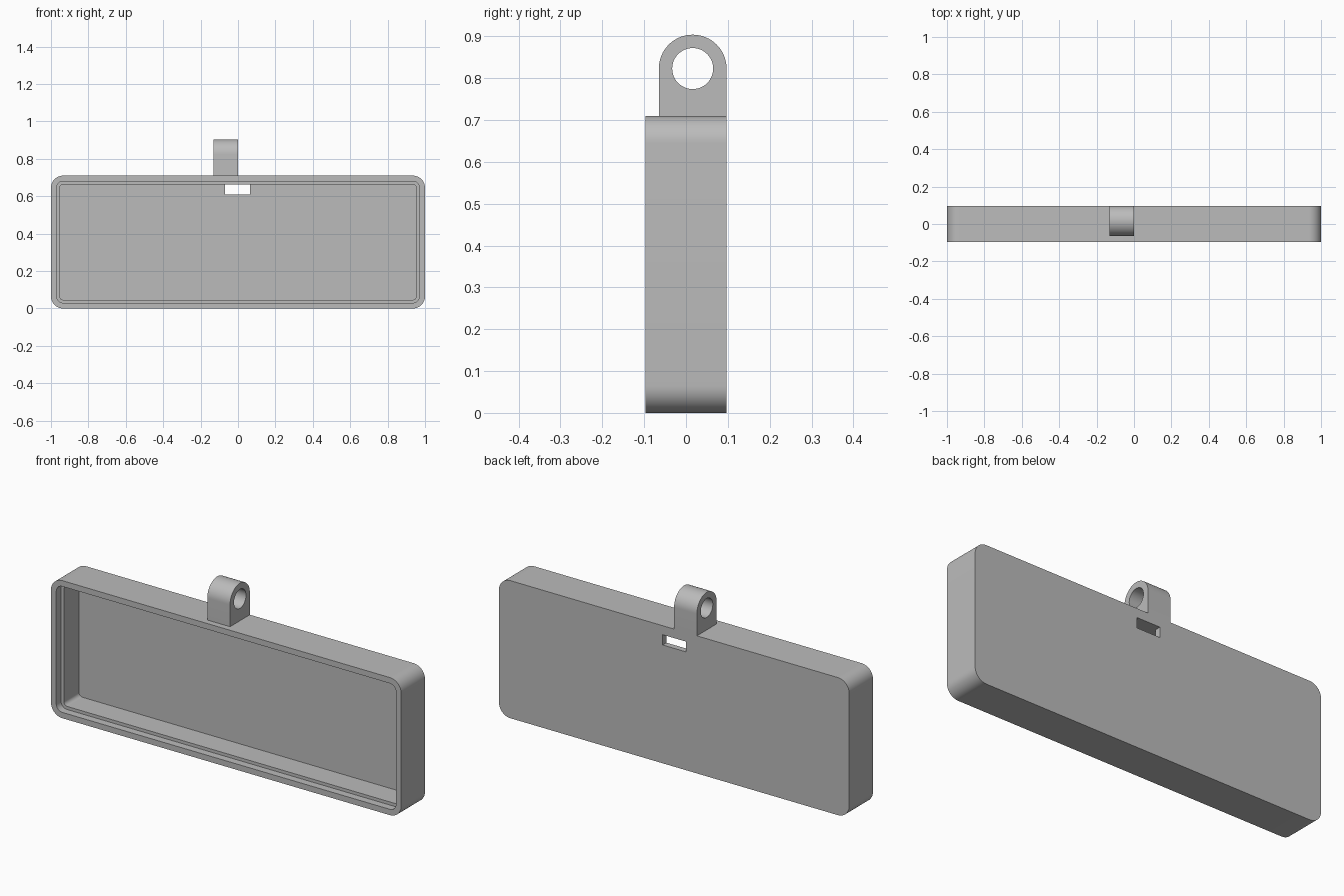
import bpy, bmesh
from math import sin, cos, pi, radians
from mathutils import Matrix

if "Cube" in bpy.data.objects:
    bpy.data.objects.remove(bpy.data.objects["Cube"])

WIDTH, HEIGHT, BACK = 2.0, 0.71, 0.097
LUG_Y, LUG_Z, LUG_R = 0.016, 0.823, 0.081

grey = bpy.data.materials.new("plain_grey")
grey.use_nodes = True
GREY = (0.5, 0.5, 0.5, 1)
grey.diffuse_color = GREY
grey.node_tree.nodes["Principled BSDF"].inputs["Base Color"].default_value = GREY


def finish(name, bm):
    bmesh.ops.recalc_face_normals(bm, faces=bm.faces[:])
    mesh = bpy.data.meshes.new(name)
    bm.to_mesh(mesh)
    bm.free()
    mesh.materials.append(grey)
    obj = bpy.data.objects.new(name, mesh)
    bpy.context.collection.objects.link(obj)
    return obj


def select(obj):
    bpy.ops.object.select_all(action='DESELECT')
    obj.select_set(True)
    bpy.context.view_layer.objects.active = obj


def cut(obj, cutter):
    """Subtract the cutter, then discard it."""
    select(obj)
    mod = obj.modifiers.new("cut", 'BOOLEAN')
    mod.operation, mod.solver, mod.object = 'DIFFERENCE', 'EXACT', cutter
    bpy.ops.object.modifier_apply(modifier=mod.name)
    bpy.data.objects.remove(cutter)


def rounded_ring(bm, inset, radius, y, steps=12):
    """Loop of vertices around a rounded rectangle, inset from the case edge."""
    hx, hz = WIDTH / 2 - inset - radius, HEIGHT / 2 - inset - radius
    ring = []
    for q, (sx, sz) in enumerate(((1, 1), (-1, 1), (-1, -1), (1, -1))):
        for i in range(steps + 1):
            a = (q + i / steps) * pi / 2
            ring.append(bm.verts.new((sx * hx + radius * cos(a), y,
                                      HEIGHT / 2 + sz * hz + radius * sin(a))))
    return ring


# Open-fronted case: back, outer wall, rim, lid rebate, ledge, inner wall, floor
bm = bmesh.new()
rings = [rounded_ring(bm, *spec) for spec in (
    (0, 0.065, BACK), (0, 0.065, -BACK),
    (0.03, 0.035, -BACK), (0.03, 0.035, -0.058),
    (0.046, 0.02, -0.058), (0.046, 0.02, 0.066))]
for a, b in zip(rings, rings[1:]):
    for i in range(len(a)):
        j = (i + 1) % len(a)
        bm.faces.new((a[i], a[j], b[j], b[i]))
bm.faces.new(rings[0])
bm.faces.new(rings[-1])
case = finish("case", bm)

# Slot through the back wall, just under the cavity ceiling
bm = bmesh.new()
bmesh.ops.create_cube(bm, size=1, matrix=Matrix.Translation((-0.002, BACK, 0.637))
                      @ Matrix.Diagonal((0.134, 0.12, 0.053, 1)))
cut(case, finish("slot_cutter", bm))

# Hanging lug: arched profile extruded sideways, flush with the back
bm = bmesh.new()
profile = [(LUG_Y + LUG_R, HEIGHT), (LUG_Y - LUG_R, HEIGHT)]
profile += [(LUG_Y - LUG_R * cos(pi * i / 32), LUG_Z + LUG_R * sin(pi * i / 32))
            for i in range(33)]
face = bm.faces.new([bm.verts.new((-0.13, y, z)) for y, z in profile])
moved = bmesh.ops.extrude_face_region(bm, geom=[face])["geom"]
bmesh.ops.translate(bm, vec=(0.13, 0, 0),
                    verts=[v for v in moved if isinstance(v, bmesh.types.BMVert)])
lug = finish("hanging_lug", bm)

# Round hole through the lug
bm = bmesh.new()
bmesh.ops.create_cone(bm, cap_ends=True, segments=48, radius1=0.049, radius2=0.049,
                      depth=0.4, matrix=Matrix.Translation((-0.065, LUG_Y, LUG_Z))
                      @ Matrix.Rotation(pi / 2, 4, 'Y'))
cut(lug, finish("hole_cutter", bm))

for obj in (case, lug):
    select(obj)
    bpy.ops.object.shade_smooth_by_angle(angle=radians(30))
